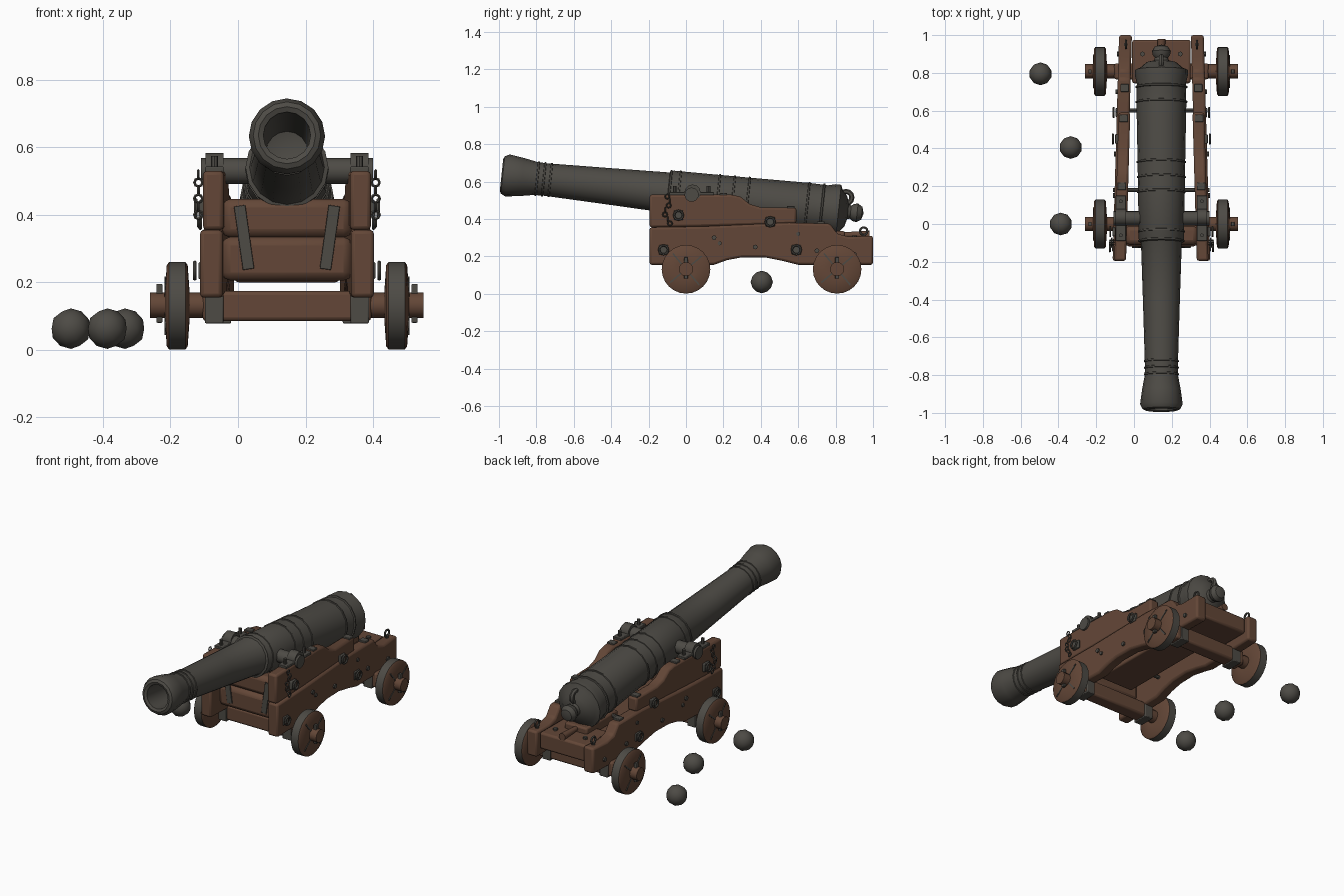
import bpy, bmesh, math
from mathutils import Vector, Matrix

if "Cube" in bpy.data.objects:
    bpy.data.objects.remove(bpy.data.objects["Cube"])

CX = 0.145                      # centre line of the gun
SIDES = ((-1, "right"), (1, "left"))


def material(name, rgb):
    m = bpy.data.materials.new(name)
    m.use_nodes = True
    m.diffuse_color = (*rgb, 1)
    m.node_tree.nodes["Principled BSDF"].inputs["Base Color"].default_value = (*rgb, 1)
    return m


IRON = material("dark iron", (0.075, 0.07, 0.06))
WOOD = material("brown wood", (0.125, 0.062, 0.038))


def finish(name, bm, mats, bevel=0, smooth=True, segments=2):
    bmesh.ops.recalc_face_normals(bm, faces=bm.faces)
    me = bpy.data.meshes.new(name)
    bm.to_mesh(me)
    bm.free()
    ob = bpy.data.objects.new(name, me)
    bpy.context.collection.objects.link(ob)
    for m in mats:
        me.materials.append(m)
    if bevel:
        b = ob.modifiers.new("bevel", "BEVEL")
        b.width, b.segments = bevel, segments
    if smooth:
        bpy.ops.object.select_all(action="DESELECT")
        ob.select_set(True)
        bpy.context.view_layer.objects.active = ob
        bpy.ops.object.shade_smooth_by_angle(angle=math.radians(35))
    return ob


def box(name, centre, size, mat, bevel=0.006, rot=None):
    bm = bmesh.new()
    m = Matrix.Translation(centre) @ (rot or Matrix()) @ Matrix.Diagonal((*size, 1))
    bmesh.ops.create_cube(bm, size=1, matrix=m)
    return finish(name, bm, [mat], bevel)


def rod(name, a, b, r, mat, r2=None, sides=12):
    a, b = Vector(a), Vector(b)
    bm = bmesh.new()
    m = Matrix.Translation((a + b) / 2) @ (b - a).to_track_quat("Z", "Y").to_matrix().to_4x4()
    bmesh.ops.create_cone(bm, cap_ends=True, segments=sides, radius1=r,
                          radius2=r if r2 is None else r2, depth=(b - a).length, matrix=m)
    return finish(name, bm, [mat])


def lathe(name, profile, mats, matrix, sides, rule=None):
    """Spin (distance, radius) points around the local Y axis."""
    bm = bmesh.new()
    vs = [bm.verts.new((r, s, 0)) for s, r in profile]
    es = [bm.edges.new(p) for p in zip(vs, vs[1:])]
    bmesh.ops.spin(bm, geom=vs + es, cent=(0, 0, 0), axis=(0, 1, 0),
                   angle=math.tau, steps=sides, use_duplicate=False)
    bmesh.ops.remove_doubles(bm, verts=bm.verts, dist=1e-5)
    bmesh.ops.recalc_face_normals(bm, faces=bm.faces)
    if rule:
        for f in bm.faces:
            f.material_index = rule(f)
    bm.transform(matrix)
    return finish(name, bm, mats)


def ring(name, centre, R, r, mat, axis="X", sides=12, tube=6):
    bm = bmesh.new()
    rows = []
    for i in range(sides):
        a = math.tau * i / sides
        rows.append([])
        for j in range(tube):
            t = math.tau * j / tube
            d = R + r * math.cos(t)
            p = (r * math.sin(t), d * math.cos(a), d * math.sin(a))
            if axis == "Y":
                p = (p[1], p[0], p[2])
            rows[-1].append(bm.verts.new(Vector(centre) + Vector(p)))
    for i in range(sides):
        for j in range(tube):
            n, k = (i + 1) % sides, (j + 1) % tube
            bm.faces.new((rows[i][j], rows[n][j], rows[n][k], rows[i][k]))
    return finish(name, bm, [mat])


def cheek_x(side, y, out=0):
    """Cheeks draw closer together toward the back."""
    return CX + side * (0.221 - 0.0285 * (y + 0.19) + out)


def cheek(name, side, profile, half, shift):
    bm = bmesh.new()
    loops = [[bm.verts.new((cheek_x(side, y, shift + h), y, z)) for y, z in profile]
             for h in (-half, half)]
    bm.faces.new(loops[0])
    bm.faces.new(loops[1])
    for i in range(len(profile)):
        j = (i + 1) % len(profile)
        bm.faces.new((loops[0][i], loops[0][j], loops[1][j], loops[1][i]))
    return finish(name, bm, [WOOD], 0.012)


# Barrel, tilted muzzle up
TILT = Matrix.Translation((CX, 0, 0.5305)) @ Matrix.Rotation(-0.1066, 4, "X")
lathe("barrel", [(-0.5, 0), (-0.52, 0.062), (-0.985, 0.07), (-0.992, 0.085), (-0.985, 0.1),
                 (-0.96, 0.113), (-0.88, 0.102), (-0.81, 0.089), (-0.76, 0.087),
                 (-0.4, 0.098), (-0.1, 0.108), (-0.08, 0.12), (0.2, 0.124), (0.33, 0.126),
                 (0.64, 0.132), (0.75, 0.13), (0.79, 0.14), (0.82, 0.14), (0.83, 0.115),
                 (0.86, 0.08), (0.87, 0.04), (0.885, 0.035), (0.9, 0.046), (0.92, 0.05),
                 (0.945, 0.035), (0.955, 0)], [IRON], TILT, 16)
for i, (s, r) in enumerate([(-0.8, 0.093), (-0.765, 0.092), (-0.73, 0.092), (-0.09, 0.123),
                            (-0.04, 0.124), (0.17, 0.128), (0.25, 0.129), (0.33, 0.131),
                            (0.65, 0.137), (0.73, 0.138)]):
    lathe(f"barrel_band_{i}", [(s - .008, r - .012), (s - .004, r), (s + .004, r),
                               (s + .008, r - .012)], [IRON], TILT, 16)
ring("breech_loop", (CX, 0.855, 0.515), 0.032, 0.014, IRON)
rod("trunnion", (cheek_x(-1, 0.03, 0.04), 0.03, 0.53), (cheek_x(1, 0.03, 0.04), 0.03, 0.53),
    0.038, IRON, sides=16)

# Wooden cheeks and their ironwork
LOWER = [(-.195, .155), (.15, .155), (.22, .18), (.3, .195), (.42, .195), (.52, .175), (.6, .155),
         (1, .155), (1, .31), (.87, .305), (.81, .32), (.77, .375), (.55, .38), (.1, .36), (-.195, .355)]
UPPER = [(-.195, .355), (.1, .36), (.59, .375), (.59, .46), (.4, .462), (.34, .48), (.29, .52),
         (.24, .53), (-.195, .53)]
for side, word in SIDES:
    cheek(f"{word}_lower_cheek", side, LOWER, 0.034, 0.003)
    cheek(f"{word}_upper_cheek", side, UPPER, 0.031, -0.003)
    # Trunnion cap: strap, hump and pins
    x = cheek_x(side, 0.03)
    box(f"{word}_cap_strap", (x, 0.03, 0.535), (0.055, 0.24, 0.016), IRON, 0.003)
    rod(f"{word}_cap_hump", (x - .027, 0.035, 0.54), (x + .027, 0.035, 0.54), 0.044, IRON)
    for y in (-0.06, 0.12):
        rod(f"{word}_cap_pin", (x, y, 0.52), (x, y, 0.575), 0.01, IRON, sides=8)
    # Chain with hanging key
    for i in range(7):
        z = 0.52 - i * 0.024
        y = -0.1 + 0.014 * math.sin(i * 1.3)
        ring(f"{word}_chain_link", (cheek_x(side, y, 0.044), y, z), 0.012, 0.004, IRON,
             "XY"[i % 2], 8, 4)
    # Side brackets with eye rings
    for y, z in ((-0.04, 0.42), (-0.12, 0.235), (0.59, 0.235), (0.45, 0.385)):
        box(f"{word}_bracket", (cheek_x(side, y, 0.035), y, z), (0.016, 0.05, 0.05), IRON, 0.004)
        ring(f"{word}_side_ring", (cheek_x(side, y, 0.054), y, z), 0.024, 0.006, IRON)
    for y, z in ((0.37, 0.25), (0.7, 0.23), (0.9, 0.21), (0.15, 0.3)):
        rod(f"{word}_bolt", (cheek_x(side, y, 0.03), y, z), (cheek_x(side, y, 0.046), y, z),
            0.013, IRON, sides=8)
    for y, z in ((0.56, 0.462), (0.72, 0.38), (0.2, 0.532)):
        box(f"{word}_top_plate", (cheek_x(side, y), y, z), (0.045, 0.04, 0.014), IRON, 0.003)
    rod(f"{word}_rear_eye_stem", (cheek_x(side, .95), .95, .3), (cheek_x(side, .95), .95, .32),
        0.01, IRON, sides=8)
    ring(f"{word}_rear_eye", (cheek_x(side, .95), .95, .335), 0.02, 0.006, IRON)

# Cross members
for name, z, h, y in (("lower_front_board", 0.27, 0.13, -0.07), ("upper_front_board", 0.39, 0.115, -0.06)):
    box(name, (CX, y, z), (0.385, 0.1, h), WOOD, 0.025)
for side, word in SIDES:
    lean = Matrix.Rotation(math.radians(8 * side), 4, "Y")
    box(f"{word}_front_strap", (CX + side * 0.127, -0.122, 0.333), (0.034, 0.008, 0.19), IRON, 0.002, lean)
box("bed_plank", (CX, 0.43, 0.255), (0.23, 0.84, 0.045), WOOD, 0.008)
box("rear_transom", (CX, 0.86, 0.25), (0.31, 0.23, 0.1), WOOD, 0.012)
box("elevating_wedge", (CX, 0.7, 0.305), (0.15, 0.3, 0.06), WOOD, 0.01)
rod("wedge_handle", (CX, 0.84, 0.315), (CX, 0.98, 0.315), 0.014, WOOD, 0.022)
for i, (y, z) in enumerate(((0.6, 0.32), (0.18, 0.27))):
    rod(f"tie_rod_{i}", (cheek_x(-1, y, .045), y, z), (cheek_x(1, y, .045), y, z), 0.011, IRON, sides=8)
for side, word in SIDES:
    rod(f"{word}_transom_bolt", (CX + side * .1, 0.9, 0.29), (CX + side * .1, 0.9, 0.312), 0.013, IRON, sides=8)

# Axles and wheels
WHEEL = [(-.031, 0), (-.036, .05), (-.031, .12), (-.024, .13), (.024, .13), (.031, .12), (.036, .05), (.031, 0)]
for y, place in ((0.0, "front"), (0.808, "rear")):
    box(f"{place}_axle_beam", (CX, y, 0.13), (0.5, 0.085, 0.09), WOOD, 0.012)
    rod(f"{place}_axle", (CX - .405, y, 0.132), (CX + .405, y, 0.132), 0.038, WOOD)
    for side, word in SIDES:
        m = Matrix.Translation((CX + side * 0.325, y, 0.131)) @ Matrix.Rotation(math.pi / 2, 4, "Z")
        lathe(f"{place}_{word}_wheel", WHEEL, [IRON, WOOD], m, 24,
              lambda f: 1 if abs(f.normal.y) > 0.75 else 0)
        # Painted-thin iron joints across the wheel face
        for k in range(2):
            turn = Matrix.Rotation(math.radians(40 + 90 * k), 4, "X")
            box(f"{place}_{word}_wheel_joint", (CX + side * 0.3605, y, 0.131), (0.004, 0.008, 0.22),
                IRON, 0, turn)
        px = CX + side * 0.378
        box(f"{place}_{word}_linch_pin", (px, y, 0.138), (0.018, 0.022, 0.115), IRON, 0.003)
        box(f"{place}_{word}_axle_strap", (cheek_x(side, y), y, 0.121), (0.055, 0.1, 0.085), IRON, 0.004)

# Round shot on the ground
for i, (x, y) in enumerate(((-0.495, 0.795), (-0.335, 0.405), (-0.387, 0.0))):
    bm = bmesh.new()
    bmesh.ops.create_icosphere(bm, subdivisions=2, radius=0.06, matrix=Matrix.Translation((x, y, 0.063)))
    finish(f"round_shot_{i}", bm, [IRON])
